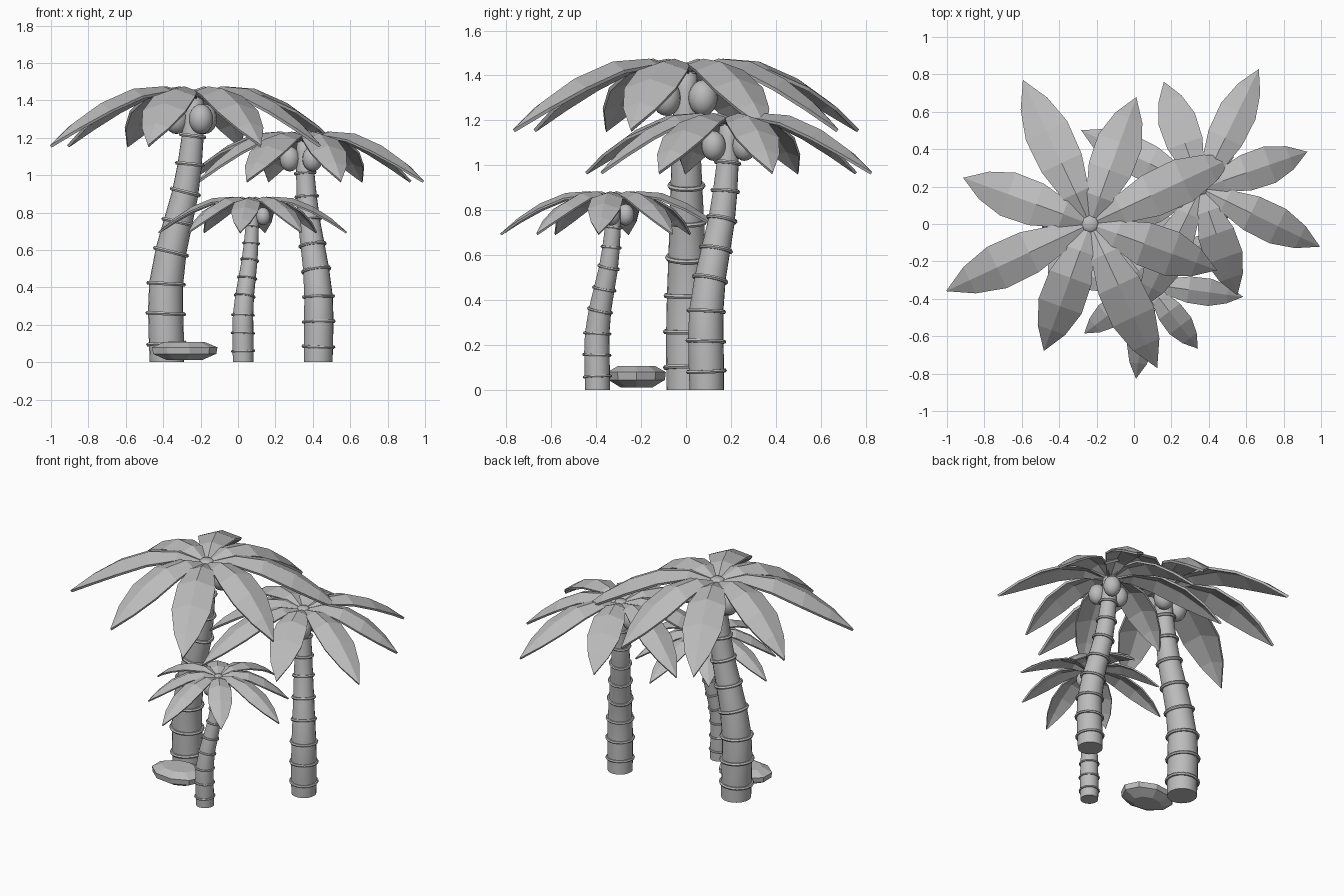
import bpy, bmesh, math
from mathutils import Vector, Matrix

if "Cube" in bpy.data.objects:
    bpy.data.objects.remove(bpy.data.objects["Cube"])

grey = bpy.data.materials.new("soft_grey")
grey.diffuse_color = (0.5, 0.5, 0.5, 1)
grey.use_nodes = True
grey.node_tree.nodes["Principled BSDF"].inputs["Base Color"].default_value = grey.diffuse_color

# Trunk path: (x offset from crown, height, radius)
TRUNK = [(-.145, .0, .092), (-.148, .12, .094), (-.152, .28, .094), (-.149, .42, .091),
         (-.122, .6, .083), (-.085, .75, .077), (-.048, .9, .071), (-.024, 1.05, .065),
         (-.008, 1.2, .059), (0, 1.34, .053), (0, 1.425, .048), (0, 1.44, .032)]
RING_HEIGHTS = [.1, .26, .42, .59, .75, .91, 1.06, 1.21]
# Leaf stations: (distance from crown, midrib height, half width)
LEAF = [(.02, 1.425, .025), (.18, 1.475, .075), (.36, 1.462, .118),
        (.55, 1.385, .122), (.71, 1.28, .078), (.85, 1.16, 0)]


def finish(name, bm, matrix=Matrix(), smooth=False):
    bmesh.ops.recalc_face_normals(bm, faces=bm.faces) if smooth else None
    mesh = bpy.data.meshes.new(name)
    bm.to_mesh(mesh)
    bm.free()
    mesh.materials.append(grey)
    obj = bpy.data.objects.new(name, mesh)
    bpy.context.collection.objects.link(obj)
    obj.matrix_world = matrix
    if smooth:
        bpy.ops.object.select_all(action='DESELECT')
        obj.select_set(True)
        bpy.context.view_layer.objects.active = obj
        bpy.ops.object.shade_smooth_by_angle(angle=math.radians(45))
    return obj


def trunk_at(z):
    for (x0, z0, r0), (x1, z1, r1) in zip(TRUNK, TRUNK[1:]):
        if z <= z1:
            t = (z - z0) / (z1 - z0)
            return x0 + (x1 - x0) * t, r0 + (r1 - r0) * t
    return TRUNK[-1][0], TRUNK[-1][2]


def slope_at(z):
    a, b = max(z - .08, 0), min(z + .08, 1.42)
    return math.atan2(trunk_at(b)[0] - trunk_at(a)[0], b - a)


def circle(bm, x, z, r, tilt, n):
    rot = Matrix.Rotation(tilt, 3, 'Y')
    return [bm.verts.new(Vector((x, -.04 * x, z)) + rot @ Vector(
        (r * math.cos(i * math.tau / n), r * math.sin(i * math.tau / n), 0)))
        for i in range(n)]


def bridge(bm, a, b):
    n = len(a)
    for i in range(n):
        bm.faces.new((a[i], a[(i + 1) % n], b[(i + 1) % n], b[i]))


def make_trunk(name, m):
    bm = bmesh.new()
    loops = [circle(bm, x, z, r, slope_at(z) if z else 0, 20) for x, z, r in TRUNK]
    for a, b in zip(loops, loops[1:]):
        bridge(bm, a, b)
    bm.faces.new(loops[0][::-1])
    bm.faces.new(loops[-1])
    finish(name + "_trunk", bm, m, True)
    # Raised bands around the trunk
    bm = bmesh.new()
    for k, z in enumerate(RING_HEIGHTS):
        x, r = trunk_at(z)
        tilt = slope_at(z) + (.05 if k % 2 else -.03)
        loops = []
        for j in range(6):
            a = j * math.tau / 6
            dz = .011 * math.sin(a)
            loops.append(circle(bm, x + dz * math.sin(tilt), z + dz,
                                r + .004 + .011 * math.cos(a), tilt, 20))
        for j in range(6):
            bridge(bm, loops[j], loops[(j + 1) % 6])
    finish(name + "_trunk_bands", bm, m, True)


def make_leaves(name, m):
    bm = bmesh.new()
    for k in range(8):
        stretch = 1 if k % 2 == 0 else .85
        rot = Matrix.Rotation(math.radians(25 + 45 * k), 3, 'Z')
        rows = []
        for r, z, w in LEAF:
            pts = [(r * stretch, s * w, z - .33 * w * abs(s)) for s in ((-1, 0, 1) if w else (0,))]
            rows.append([bm.verts.new(rot @ Vector(p)) for p in pts])
        for a, b in zip(rows, rows[1:]):
            for i in range(2):
                if len(b) == 3:
                    bm.faces.new((a[i], b[i], b[i + 1], a[i + 1]))
                else:
                    bm.faces.new((a[i], b[0], a[i + 1]))
    obj = finish(name + "_leaves", bm, m)
    mod = obj.modifiers.new("thickness", 'SOLIDIFY')
    mod.thickness = .016
    mod.offset = -1


def make_coconuts(name, m):
    bm = bmesh.new()
    for a in (-67, 53, 173):
        a = math.radians(a)
        place = Matrix.Translation((.095 * math.cos(a), .095 * math.sin(a), 1.3))
        bmesh.ops.create_uvsphere(bm, u_segments=16, v_segments=10, radius=1,
                                  matrix=place @ Matrix.Diagonal((.065, .065, .08, 1)))
    finish(name + "_coconuts", bm, m, True)


# Three palms: crown position, turn, size
for name, x, y, turn, size in (("tall_palm", -.235, 0, 0, 1),
                               ("middle_palm", .356, .19, 129, .836),
                               ("small_palm", .078, -.322, 57.4, .6)):
    m = (Matrix.Translation((x, y, 0)) @ Matrix.Rotation(math.radians(turn), 4, 'Z')
         @ Matrix.Scale(size, 4))
    make_trunk(name, m)
    make_leaves(name, m)
    make_coconuts(name, m)

# Flat faceted stone beside the tall palm
bm = bmesh.new()
loops = []
for z, s in ((.012, .55), (.045, .97), (.08, 1), (.108, .62)):
    ring = circle(bm, 0, z, s, 0, 9)
    for v in ring:
        v.co.x, v.co.y = -.29 + v.co.x * .18, -.22 + v.co.y * .132
    loops.append(ring)
for a, b in zip(loops, loops[1:]):
    bridge(bm, a, b)
bm.faces.new(loops[0][::-1])
bm.faces.new(loops[-1])
finish("stone", bm)
